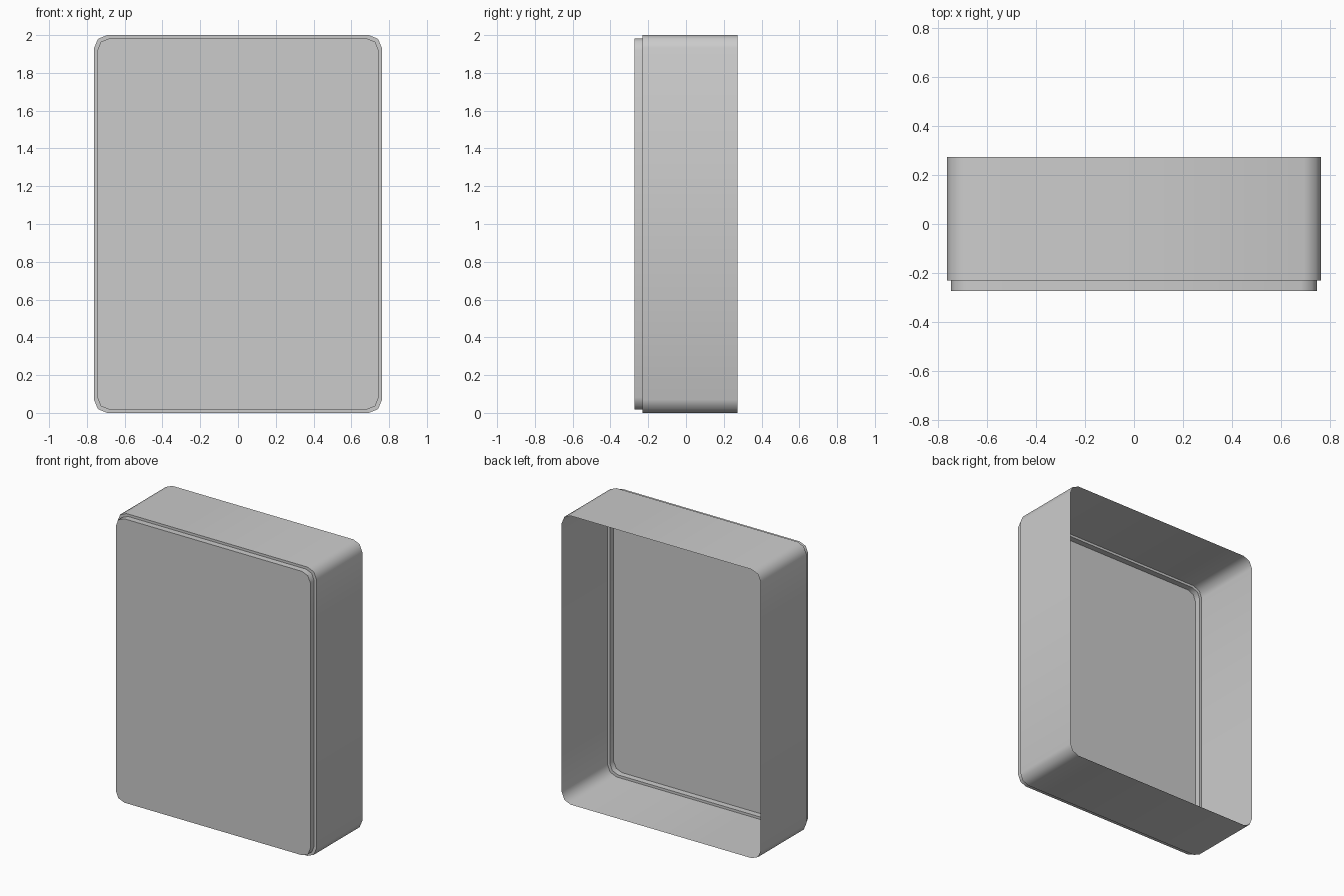
import bpy
import bmesh
from math import cos, sin, pi, radians

cube = bpy.data.objects.get("Cube")
if cube:
    bpy.data.objects.remove(cube, do_unlink=True)

HALF_W, HALF_H, HALF_D = 0.762, 1.0, 0.272
STEP_Y = -0.23       # where the body meets the raised front panel
INSET = 0.017        # width of the step
CORNER = 0.069       # corner radius
SEGMENTS = 2         # facets per corner

grey = bpy.data.materials.new("plain grey")
grey.use_nodes = True
colour = (0.6, 0.6, 0.6, 1)
grey.diffuse_color = colour
grey.node_tree.nodes["Principled BSDF"].inputs["Base Color"].default_value = colour


def rounded_ring(bm, y, inset):
    """Rounded rectangle of vertices, running around the y axis."""
    w, h, r = HALF_W - inset, HALF_H - inset, CORNER - inset * 0.3
    ring = []
    for i, (sx, sz) in enumerate([(1, 1), (-1, 1), (-1, -1), (1, -1)]):
        for k in range(SEGMENTS + 1):
            a = (i + k / SEGMENTS) * pi / 2
            ring.append(bm.verts.new((sx * (w - r) + r * cos(a), y,
                                      HALF_H + sz * (h - r) + r * sin(a))))
    return ring


def bridge(bm, a, b):
    n = len(a)
    for i in range(n):
        j = (i + 1) % n
        bm.faces.new((a[i], a[j], b[j], b[i]))


# Open-backed shell: side walls, narrow step, raised rim, front panel
bm = bmesh.new()
rings = [rounded_ring(bm, y, inset) for y, inset in
         [(HALF_D, 0), (STEP_Y, 0), (STEP_Y, INSET), (-HALF_D, INSET)]]
for a, b in zip(rings, rings[1:]):
    bridge(bm, a, b)
front = bm.faces.new(rings[-1])

# Turn every face outward, with the panel facing the front
bmesh.ops.recalc_face_normals(bm, faces=bm.faces)
bm.normal_update()
if front.normal.y > 0:
    bmesh.ops.reverse_faces(bm, faces=bm.faces)

mesh = bpy.data.meshes.new("tray_shell")
bm.to_mesh(mesh)
bm.free()
mesh.materials.append(grey)
shell = bpy.data.objects.new("tray_shell", mesh)
bpy.context.collection.objects.link(shell)

# Smooth rounded corners, sharp step and rim
bpy.ops.object.select_all(action='DESELECT')
shell.select_set(True)
bpy.context.view_layer.objects.active = shell
bpy.ops.object.shade_smooth_by_angle(angle=radians(60))
